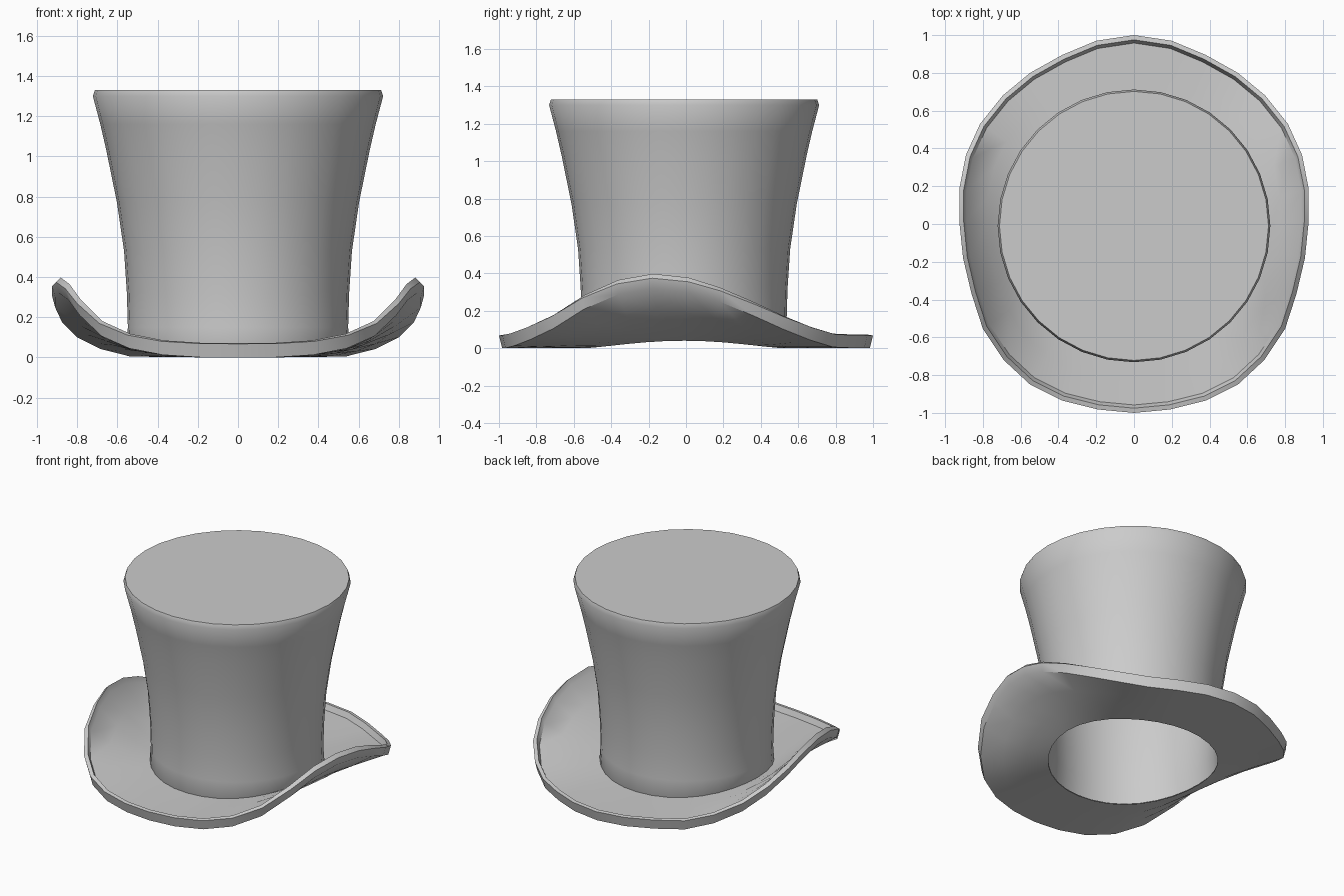
import bpy, bmesh, math

if "Cube" in bpy.data.objects:
    bpy.data.objects.remove(bpy.data.objects["Cube"])

N = 32      # sides around the hat
CY = -0.01  # crown centre in y

# half outline of the rolled rim, back to front: x, y, top height
half = [(0, 1, .072), (.2, .97, .073), (.38, .895, .074), (.55, .80, .078),
        (.695, .68, .115), (.815, .53, .175), (.89, .365, .25), (.925, .185, .325),
        (.925, .015, .377), (.905, -.18, .398), (.86, -.37, .365), (.80, -.555, .285),
        (.69, -.72, .18), (.55, -.85, .118), (.38, -.935, .085), (.19, -.982, .073),
        (0, -1, .072)]
rim = half + [(-x, y, z) for x, y, z in half[-2:0:-1]]


def base_z(i):
    # the brim already lifts a little where it meets the crown sides
    return .04 * abs(math.sin(2 * math.pi * i / N)) ** 3


def circle(r, z, lift=0.0):
    pts = []
    for i in range(N):
        a = 2 * math.pi * i / N
        pts.append((r * math.sin(a), CY + r * math.cos(a), z + lift * base_z(i)))
    return pts


def rim_ring(scale, drop, tilt=0.0):
    # tilt lowers the ring where the brim is turned up
    return [(x * scale, y * scale, z - drop - tilt * (z - .072)) for x, y, z in rim]


def blend(a, b, t, power):
    s = t ** power
    return [(p[0] + (q[0] - p[0]) * t, p[1] + (q[1] - p[1]) * t, p[2] + (q[2] - p[2]) * s)
            for p, q in zip(a, b)]


def loft(name, rings, caps=False, angle=35):
    bm = bmesh.new()
    loops = [[bm.verts.new(p) for p in ring] for ring in rings]
    for a, b in zip(loops, loops[1:]):
        for i in range(N):
            j = (i + 1) % N
            bm.faces.new((a[i], a[j], b[j], b[i]))
    if caps:
        bm.faces.new(loops[0])
        bm.faces.new(loops[-1])
    bmesh.ops.recalc_face_normals(bm, faces=bm.faces)
    me = bpy.data.meshes.new(name)
    bm.to_mesh(me)
    bm.free()
    ob = bpy.data.objects.new(name, me)
    bpy.context.collection.objects.link(ob)
    bpy.ops.object.select_all(action='DESELECT')
    ob.select_set(True)
    bpy.context.view_layer.objects.active = ob
    bpy.ops.object.shade_smooth_by_angle(angle=math.radians(angle))
    return ob


# crown: flared tube with a thin wall, closed on top and open below
profile = [(.548, .15), (.553, .32), (.567, .53), (.602, .77), (.655, 1.03),
           (.685, 1.16), (.722, 1.30)]
inner = [circle(r - .015, z) for r, z in reversed(profile[:-1])]
outer = [circle(r, z) for r, z in profile]
loft("crown",
     [circle(.695, 1.305)] + inner + [circle(.54, .002, 1), circle(.555, .03, 1)]
     + outer + [circle(.712, 1.33)], caps=True)

# brim: curled sheet with a small raised lip around the edge
under_in, under_out = circle(.54, 0, 1), rim_ring(.983, .072, .02)
top_in, top_out = circle(.552, .032, 1), rim_ring(.958, .038)
steps = (.33, .67)
loft("brim",
     [under_in] + [blend(under_in, under_out, t, 1.4) for t in steps] + [under_out]
     + [rim_ring(1, .004, .06), rim_ring(.975, 0), top_out]
     + [blend(top_in, top_out, t, 1.4) for t in reversed(steps)] + [top_in])
